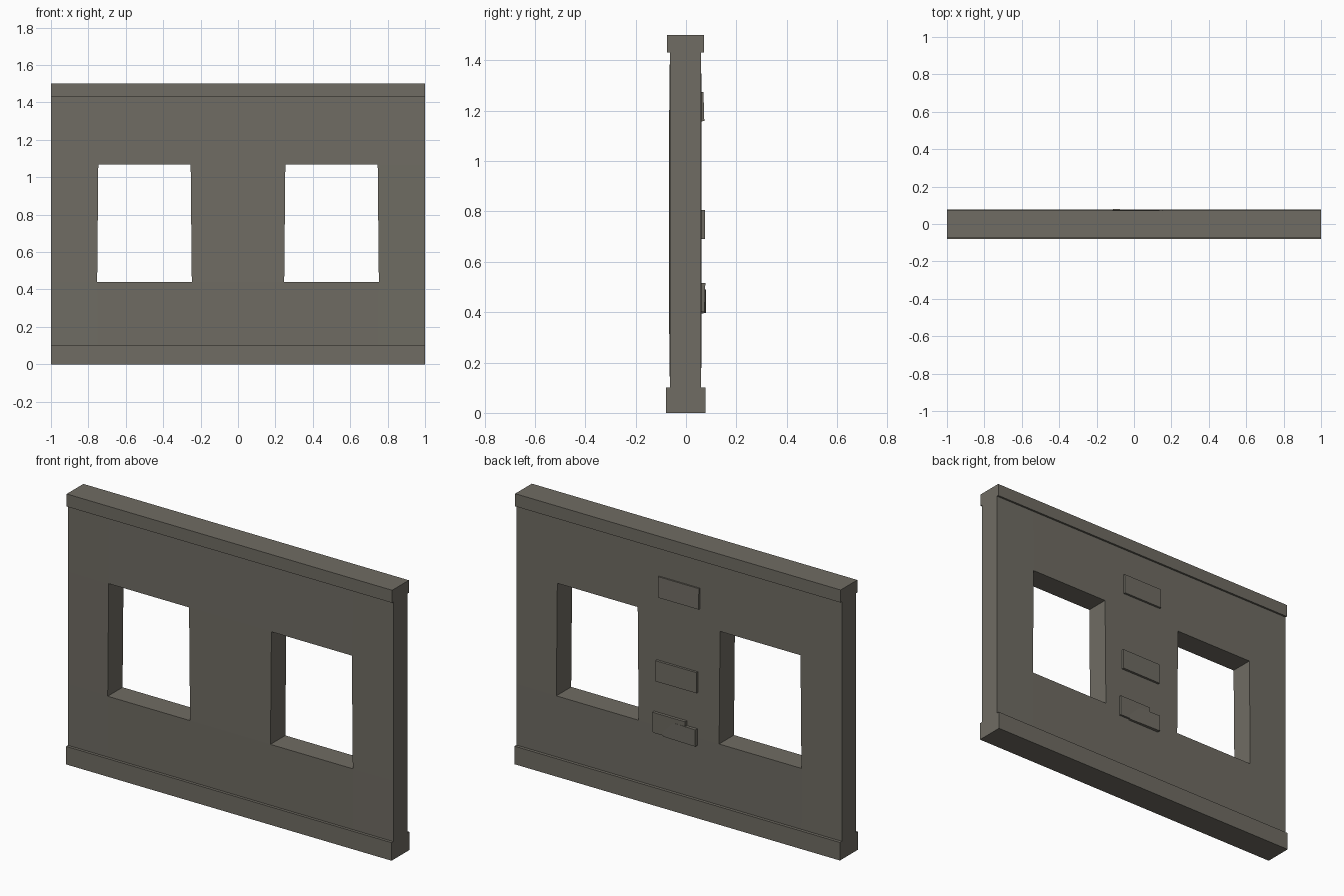
import bpy, bmesh
from mathutils import Matrix, Vector, Euler

if "Cube" in bpy.data.objects:
    bpy.data.objects.remove(bpy.data.objects["Cube"])

mat = bpy.data.materials.new("warm_grey_plaster")
mat.diffuse_color = (0.16, 0.15, 0.125, 1)
mat.use_nodes = True
mat.node_tree.nodes["Principled BSDF"].inputs["Base Color"].default_value = mat.diffuse_color


def finish(bm, name):
    bmesh.ops.recalc_face_normals(bm, faces=bm.faces)
    mesh = bpy.data.meshes.new(name)
    bm.to_mesh(mesh)
    bm.free()
    mesh.materials.append(mat)
    obj = bpy.data.objects.new(name, mesh)
    bpy.context.collection.objects.link(obj)
    return obj


def box(name, lo, hi, rot=(0, 0, 0), bevel=0):
    lo, hi = Vector(lo), Vector(hi)
    bm = bmesh.new()
    bmesh.ops.create_cube(bm, size=1)
    if bevel:
        # chip the four outer corners so each stone is slightly worn
        for v in bm.verts:
            if v.co.y > 0:
                v.co.x *= 1 - bevel
                v.co.z *= 1 - bevel
    m = (Matrix.Translation((lo + hi) / 2) @ Euler(rot).to_matrix().to_4x4()
         @ Matrix.Diagonal((*(hi - lo), 1)))
    bmesh.ops.transform(bm, matrix=m, verts=bm.verts)
    return finish(bm, name)


# Wall slab: a grid of panels with two window cells left open
xs = [-1, -0.75, -0.25, 0.25, 0.75, 1]
zs = [0.1, 0.44, 1.067, 1.43]
holes = {(1, 1), (3, 1)}
bm = bmesh.new()
grid = {}
for i, x in enumerate(xs):
    for k, z in enumerate(zs):
        inner = 0 < i < 5 and 0 < k < 3
        bulge = 0.004 if inner else 0      # hand-made, slightly uneven surface
        dx = 0.003 * (1 if (i + k) % 2 else -1) if inner else 0
        for s, y in ((0, -0.064 - bulge), (1, 0.06 + bulge * 0.6)):
            grid[i, k, s] = bm.verts.new((x + dx, y, z))
cells = [(i, k) for i in range(5) for k in range(3) if (i, k) not in holes]
for i, k in cells:
    ring = [(i, k), (i + 1, k), (i + 1, k + 1), (i, k + 1)]
    for s in (0, 1):
        bm.faces.new([grid[a, b, s] for a, b in ring])
# Outer edges and window reveals bridge front to back
for e in [e for e in bm.edges if len(e.link_faces) == 1 and e.verts[0].co.y < 0]:
    a, b = e.verts
    key = {v: n for n, v in grid.items()}
    (i, k, _), (j, l, _) = key[a], key[b]
    bm.faces.new([a, b, grid[j, l, 1], grid[i, k, 1]])
finish(bm, "wall")

# Base plinth and top cap
box("base_trim", (-1, -0.08, 0), (1, 0.077, 0.1))
box("top_trim", (-1, -0.075, 1.43), (1, 0.071, 1.5))

# Exposed stones on the back face: low corner, high corner, tilt
stones = [
    ((-0.13, 0.045, 1.157), (0.125, 0.071, 1.274), (0.03, 0, 0)),
    ((-0.118, 0.045, 0.69), (0.138, 0.075, 0.807), (0, 0, 0.005)),
    ((-0.05, 0.045, 0.40), (0.155, 0.075, 0.517), (-0.03, 0, 0)),
    ((-0.115, 0.045, 0.395), (0.09, 0.077, 0.49), (0, 0, -0.03)),
]
for n, (lo, hi, rot) in enumerate(stones, 1):
    box(f"back_stone_{n}", lo, hi, rot, 0.02)
